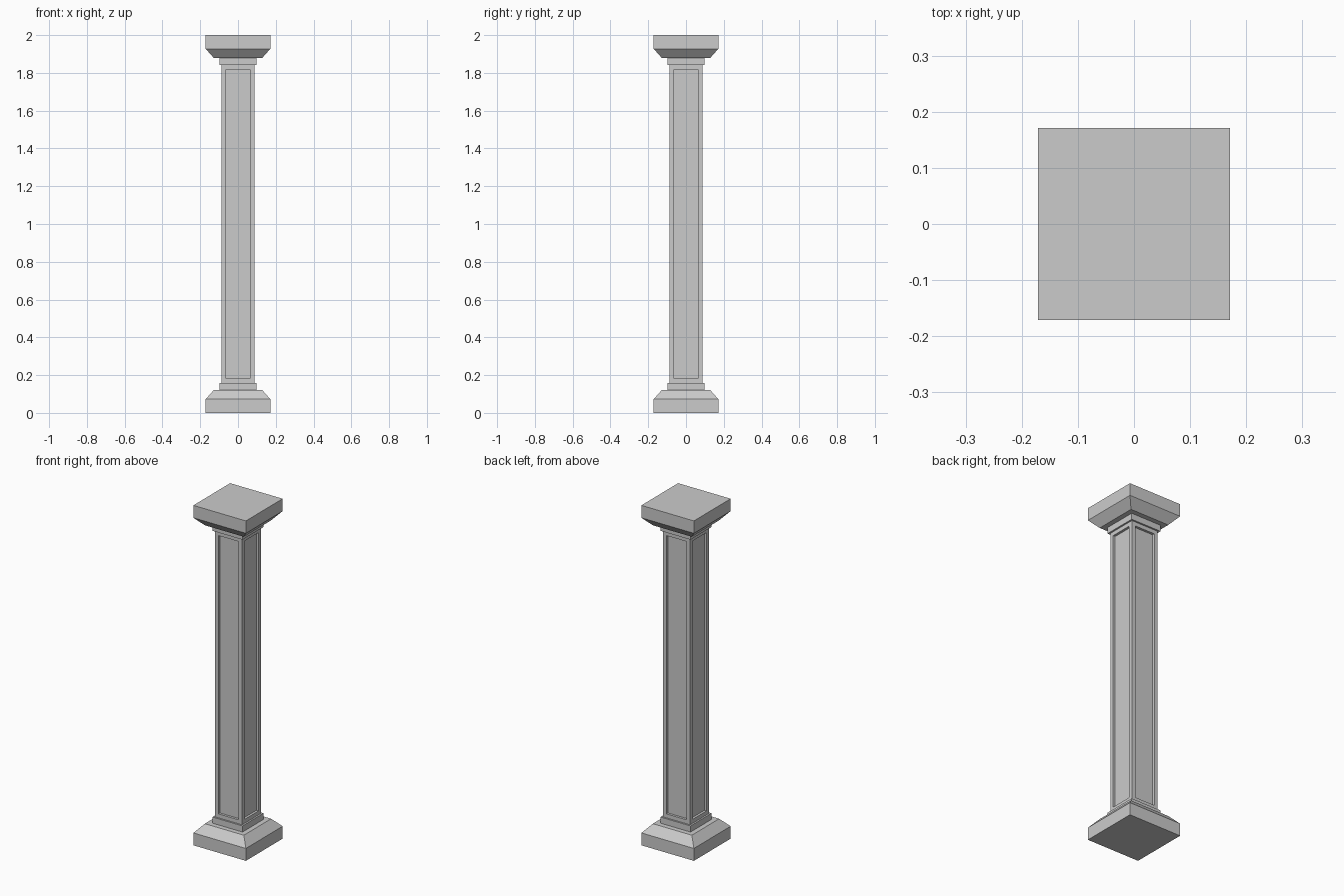
import bpy, bmesh
from mathutils import Vector

if "Cube" in bpy.data.objects:
    bpy.data.objects.remove(bpy.data.objects["Cube"])


def make_object(name, bm):
    bmesh.ops.recalc_face_normals(bm, faces=bm.faces)
    mesh = bpy.data.meshes.new(name)
    bm.to_mesh(mesh)
    bm.free()
    obj = bpy.data.objects.new(name, mesh)
    bpy.context.collection.objects.link(obj)
    return obj


def square_stack(profile):
    """Loft square sections given as (half width, height)."""
    bm = bmesh.new()
    rings = [[bm.verts.new((sx * h, sy * h, z))
              for sx, sy in ((-1, -1), (1, -1), (1, 1), (-1, 1))]
             for h, z in profile]
    for a, b in zip(rings, rings[1:]):
        for i in range(4):
            j = (i + 1) % 4
            bm.faces.new((a[i], a[j], b[j], b[i]))
    bm.faces.new(rings[0][::-1])
    bm.faces.new(rings[-1])
    bmesh.ops.recalc_face_normals(bm, faces=bm.faces)
    return bm


# Plinth and capital: same chamfered block with a collar, flipped at the top
BLOCK = [(0.171, 0), (0.171, 0.073), (0.127, 0.122), (0.098, 0.122), (0.098, 0.158)]
make_object("base", square_stack(BLOCK))
make_object("capital", square_stack([(h, 2 - z) for h, z in BLOCK]))

# Shaft with a sunken panel on each of its four sides
HALF, MARGIN, DEPTH = 0.088, 0.033, 0.014
bm = square_stack([(HALF, 0.158), (HALF, 1.842)])
sides = [f for f in bm.faces if abs(f.normal.z) < 0.5]
bmesh.ops.inset_individual(bm, faces=sides, thickness=MARGIN)
for panel in sides:
    normal = Vector(panel.normal)
    rim = bmesh.ops.extrude_discrete_faces(bm, faces=[panel])["faces"]
    bmesh.ops.translate(bm, vec=-normal * DEPTH, verts=rim[0].verts)
make_object("shaft", bm)
